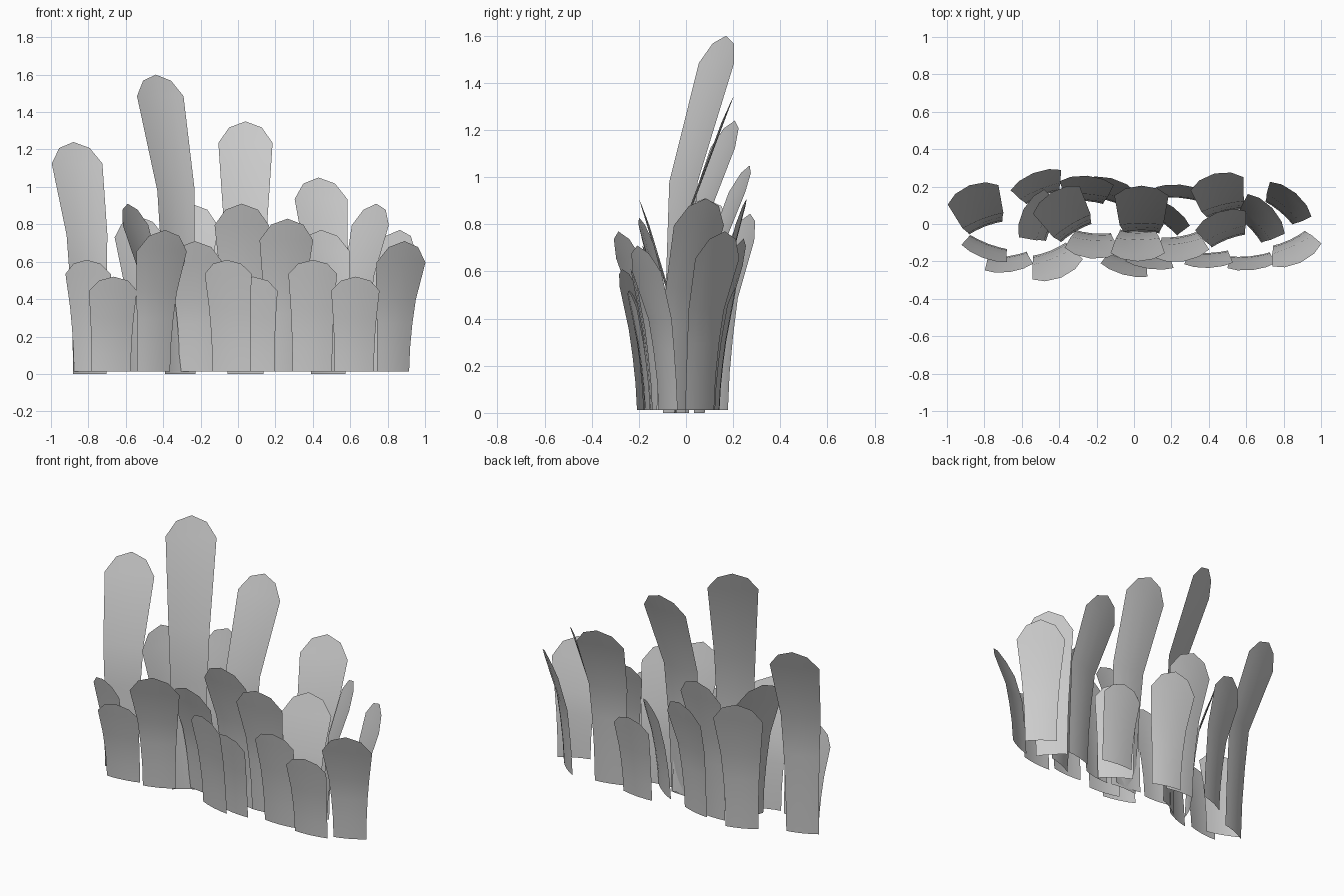
import bpy, math

# Columns across a blade, and how high each column reaches into the rounded tip
COLS = [-1, -0.6, 0, 0.6, 1]
TIP = [0, 0.72, 1, 0.72, 0]
KINK = 0.66     # share of the blade below the outward bend


def leaf(name, ax, ay, h, facing, lean):
    """Open curved blade: tip at (ax, ay, h), bending outward toward 'facing'."""
    a = math.radians(facing)
    out = (math.cos(a), math.sin(a))
    side = (math.sin(a), -math.cos(a))
    bx, by = ax - lean * out[0], ay - lean * out[1]
    short, tall = h < 0.65, h > 1
    z0 = 0.0 if tall else 0.012
    cap = 0.115 if h > 0.65 else 0.075
    w0, w1 = (0.106, 0.130) if short else (0.095, 0.145)
    bend = 0.18 if tall else (0.4 if short else 0.28)
    k = KINK * (h - cap - z0) / (h - z0)
    verts, faces, grid = [], [], []

    def add(u, z, w):
        t = (z - z0) / (h - z0)
        if t < k:
            d = bend * (t / k) ** 1.5
        else:
            d = bend + (1 - bend) * (t - k) / (1 - k)
        d = lean * d - 0.01 * u * u
        verts.append((bx + out[0] * d + side[0] * u * w,
                      by + out[1] * d + side[1] * u * w, z))
        return len(verts) - 1

    # Rows up to the widest point
    for f in (0, KINK / 3, KINK * 2 / 3, KINK, 1):
        w = w0 + (w1 - w0) * f ** 2
        grid.append([add(u, z0 + f * (h - cap - z0), w) for u in COLS])
    # Rounded tip row sharing its outer corners with the row below
    last = grid[-1]
    grid.append([last[i] if TIP[i] == 0 else add(u, h - cap + cap * TIP[i], w1)
                 for i, u in enumerate(COLS)])
    for r0, r1 in zip(grid, grid[1:]):
        for i in range(4):
            faces.append(list(dict.fromkeys((r0[i], r0[i + 1], r1[i + 1], r1[i]))))
    me = bpy.data.meshes.new(name)
    me.from_pydata(verts, [], faces)
    me.shade_smooth()
    ob = bpy.data.objects.new(name, me)
    bpy.context.collection.objects.link(ob)


# tip x, tip y, height, facing angle, outward lean
GROUPS = {
    "tall_leaf": [
        (-0.88, 0.207, 1.24, 111, 0.235), (-0.44, 0.17, 1.60, 121, 0.245),
        (0.04, 0.205, 1.35, 90, 0.245), (0.43, 0.27, 1.05, 104, 0.21)],
    "back_leaf": [
        (-0.59, 0.08, 0.91, 152, 0.175), (-0.54, 0.272, 0.845, 112, 0.13),
        (-0.25, 0.258, 0.91, 86, 0.135), (-0.12, 0.245, 0.74, 76, 0.12),
        (0.25, 0.21, 0.53, 85, 0.07), (0.21, 0.09, 0.60, 54, 0.10),
        (0.445, 0.063, 0.77, 111, 0.155), (0.74, 0.085, 0.91, 43, 0.16),
        (0.865, 0.165, 0.77, 50, 0.13)],
    "front_leaf": [
        (-0.81, -0.18, 0.61, 249, 0.08), (-0.665, -0.257, 0.52, 278, 0.085),
        (-0.39, -0.287, 0.77, 292, 0.155), (-0.23, -0.185, 0.71, 265, 0.135),
        (0.02, -0.20, 0.91, 270, 0.16), (-0.06, -0.27, 0.61, 254, 0.085),
        (0.08, -0.24, 0.52, 262, 0.065), (0.265, -0.20, 0.83, 279, 0.135),
        (0.40, -0.235, 0.61, 272, 0.08), (0.63, -0.247, 0.52, 276, 0.075),
        (0.89, -0.207, 0.71, 295, 0.135)],
}
for name, leaves in GROUPS.items():
    for n, p in enumerate(leaves):
        leaf(f"{name}_{n + 1}", *p)
